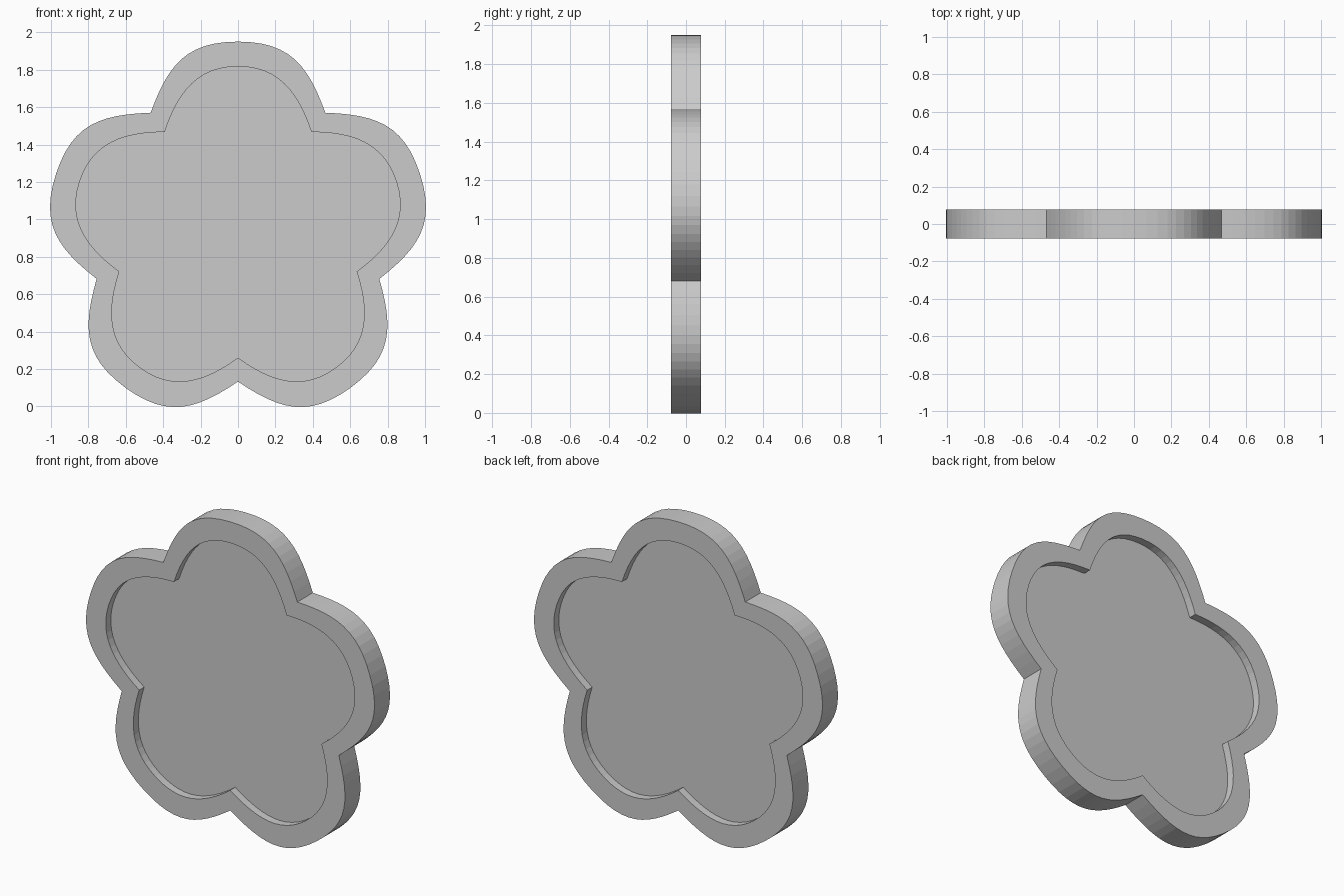
import bpy, bmesh, math
from mathutils import Vector, Matrix
from mathutils.geometry import interpolate_bezier

cube = bpy.data.objects.get("Cube")
if cube:
    bpy.data.objects.remove(cube, do_unlink=True)

CENTRE_Z = 0.927
HALF_DEPTH = 0.077
FLOOR = 0.027
PETALS = 5
STEPS = 12


def flower_outline(notch, notch_handle, tip_handle, tip):
    """Closed five-petal outline from one half-petal curve, mirrored and turned."""
    half = interpolate_bezier(Vector(notch), Vector(notch_handle),
                              Vector(tip_handle), Vector(tip), STEPS + 1)
    mirrored = [Vector((-p.x, p.y)) for p in reversed(half[1:-1])]
    petal = [p.to_2d() for p in half] + mirrored
    points = []
    for i in range(PETALS):
        turn = Matrix.Rotation(-i * math.tau / PETALS, 2)
        points += [turn @ p for p in petal]
    return points


def bezier_points(x_notch, z_notch, handle, tip_handle, tip):
    return ((-x_notch, z_notch, 0), (-handle[0], handle[1], 0),
            (-tip_handle, tip, 0), (0, tip, 0))


outer = flower_outline(*bezier_points(0.467, 0.643, (0.375, 0.895), 0.28, 1.023))
inner = flower_outline(*bezier_points(0.392, 0.54, (0.32, 0.76), 0.21, 0.89))

# Plain grey material
grey = bpy.data.materials.new("plain grey")
grey.use_nodes = True
colour = (0.6, 0.6, 0.6, 1)
grey.diffuse_color = colour
grey.node_tree.nodes["Principled BSDF"].inputs["Base Color"].default_value = colour

# Flower plate: raised rim around a recessed floor on both faces
stations = [(inner, -FLOOR), (inner, -HALF_DEPTH), (outer, -HALF_DEPTH),
            (outer, HALF_DEPTH), (inner, HALF_DEPTH), (inner, FLOOR)]
bm = bmesh.new()
rings = [[bm.verts.new((p.x, y, p.y + CENTRE_Z)) for p in outline]
         for outline, y in stations]
count = len(outer)
for a, b in zip(rings, rings[1:]):
    for i in range(count):
        j = (i + 1) % count
        bm.faces.new((a[i], a[j], b[j], b[i]))
bm.faces.new(rings[0])
bm.faces.new(rings[-1])
bmesh.ops.recalc_face_normals(bm, faces=bm.faces)

mesh = bpy.data.meshes.new("flower_plate")
bm.to_mesh(mesh)
bm.free()
mesh.materials.append(grey)
plate = bpy.data.objects.new("flower_plate", mesh)
bpy.context.collection.objects.link(plate)
